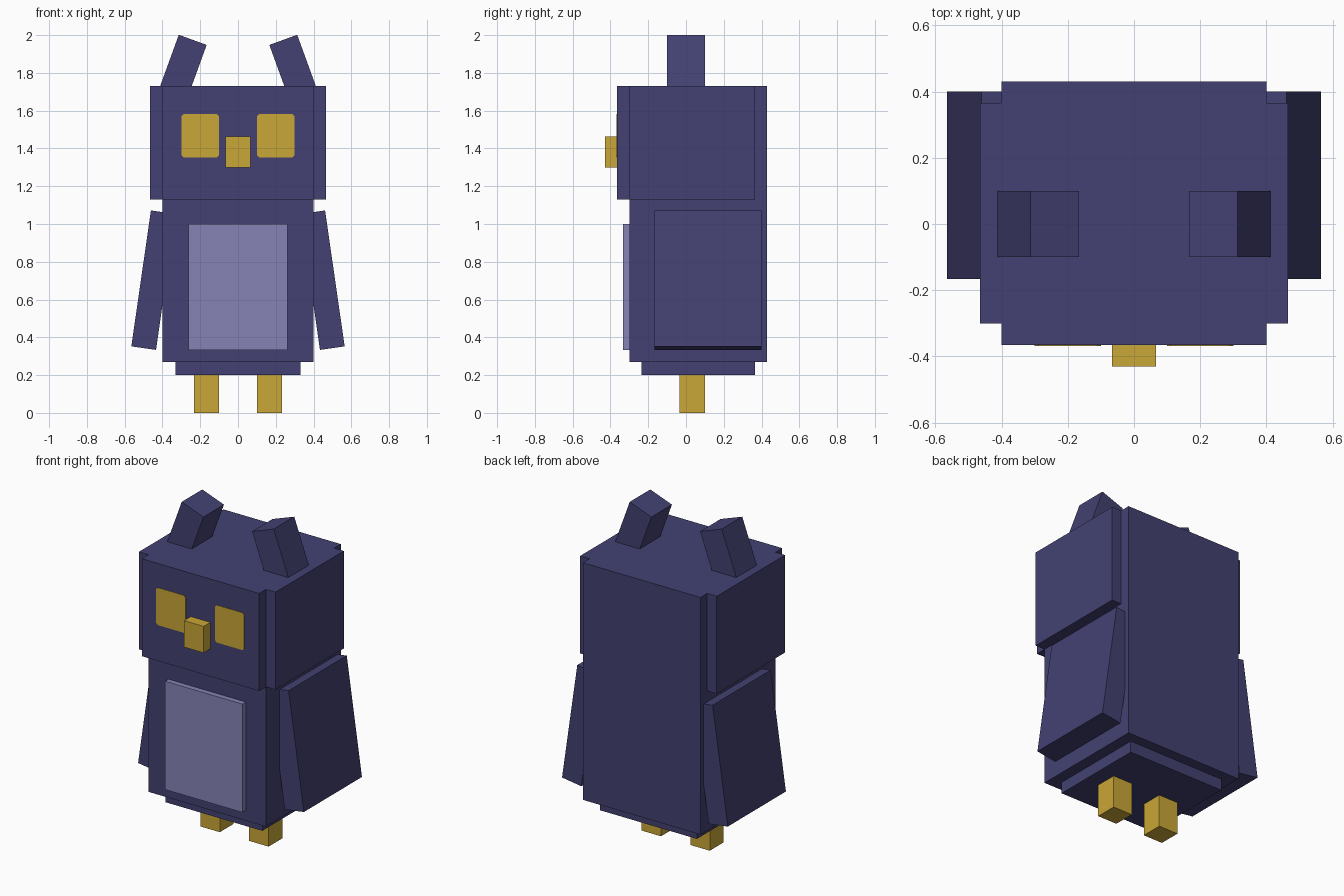
import bpy, bmesh
from math import radians
from mathutils import Matrix, Vector

cube = bpy.data.objects.get("Cube")
if cube:
    bpy.data.objects.remove(cube, do_unlink=True)


def make_material(name, rgb):
    mat = bpy.data.materials.new(name)
    mat.use_nodes = True
    color = (*rgb, 1)
    mat.diffuse_color = color
    mat.node_tree.nodes["Principled BSDF"].inputs["Base Color"].default_value = color
    return mat


navy = make_material("navy feathers", (0.056, 0.053, 0.168))
lilac = make_material("lilac belly", (0.24, 0.23, 0.47))
gold = make_material("gold", (0.59, 0.385, 0.038))


def finish(name, bm, mat):
    bmesh.ops.recalc_face_normals(bm, faces=bm.faces)
    mesh = bpy.data.meshes.new(name)
    bm.to_mesh(mesh)
    bm.free()
    mesh.materials.append(mat)
    obj = bpy.data.objects.new(name, mesh)
    bpy.context.collection.objects.link(obj)
    return obj


def block(name, center, size, mat, tilt=0):
    """Box with its own size and centre, tilted about the y axis."""
    bm = bmesh.new()
    bmesh.ops.create_cube(bm, size=1)
    bmesh.ops.scale(bm, vec=size, verts=bm.verts)
    bmesh.ops.transform(bm, matrix=Matrix.Translation(center) @ Matrix.Rotation(radians(tilt), 4, 'Y'),
                        verts=bm.verts)
    return finish(name, bm, mat)


def span(name, low, high, mat):
    """Box between two opposite corners."""
    low, high = Vector(low), Vector(high)
    return block(name, (low + high) / 2, high - low, mat)


def prism(name, outline, depth, mat):
    """Extrude a closed flat outline along a vector."""
    bm = bmesh.new()
    face = bm.faces.new([bm.verts.new(p) for p in outline])
    result = bmesh.ops.extrude_face_region(bm, geom=[face], use_keep_orig=True)
    moved = [v for v in result["geom"] if isinstance(v, bmesh.types.BMVert)]
    bmesh.ops.translate(bm, vec=depth, verts=moved)
    return finish(name, bm, mat)


# Trunk, underside and belly panel
span("body", (-0.4, -0.3, 0.27), (0.4, 0.43, 1.13), navy)
span("body_base", (-0.33, -0.235, 0.2), (0.33, 0.365, 0.27), navy)
span("belly", (-0.263, -0.333, 0.333), (0.263, -0.3, 1.0), lilac)

# Head with stepped corners
half = [(0.4, -0.365), (0.4, -0.3), (0.465, -0.3), (0.465, 0.365), (0.4, 0.365), (0.4, 0.43)]
outline = half + [(-x, y) for x, y in reversed(half)]
prism("head", [(x, y, 1.13) for x, y in outline], (0, 0, 0.6), navy)
span("beak", (-0.067, -0.43, 1.3), (0.067, -0.365, 1.463), gold)

# Paired parts
for side, s in (("left", 1), ("right", -1)):
    block(side + "_wing", (s * 0.4475, 0.117, 0.7025), (0.132, 0.565, 0.727), navy, -8.2 * s)
    block(side + "_ear", (s * 0.308, 0, 1.787), (0.157, 0.2, 0.4), navy, -20 * s)
    block(side + "_leg", (s * 0.166, 0.033, 0.1), (0.132, 0.134, 0.2), gold)

    # Thin eye plate with clipped corners
    w, h, c = 0.1, 0.115, 0.012
    corners = [(w, h - c), (w - c, h), (c - w, h), (-w, h - c),
               (-w, c - h), (c - w, -h), (w - c, -h), (w, c - h)]
    prism(side + "_eye", [(s * 0.2 + x, -0.368, 1.467 + z) for x, z in corners], (0, 0.004, 0), gold)
